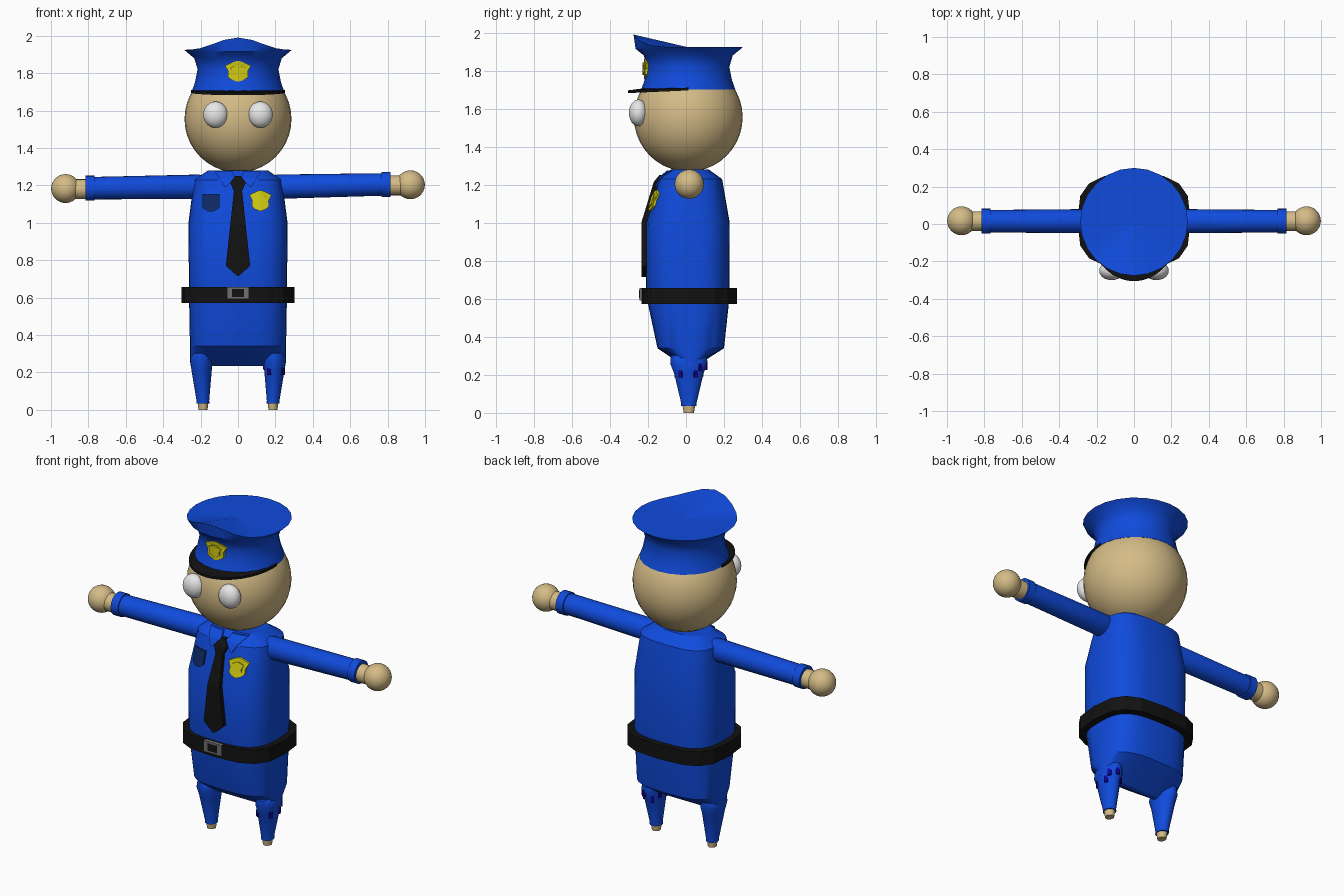
import bpy
import bmesh
from math import sin, cos, pi, sqrt, copysign, radians
from mathutils import Matrix

default_cube = bpy.data.objects.get("Cube")
if default_cube:
    bpy.data.objects.remove(default_cube, do_unlink=True)


def material(name, r, g, b):
    mat = bpy.data.materials.new(name)
    mat.use_nodes = True
    mat.diffuse_color = (r, g, b, 1)
    shader = next(n for n in mat.node_tree.nodes if n.type == 'BSDF_PRINCIPLED')
    shader.inputs["Base Color"].default_value = (r, g, b, 1)
    shader.inputs["Roughness"].default_value = 0.8
    return mat


blue = material("uniform blue", 0.005, 0.07, 0.72)
navy = material("pocket navy", 0.004, 0.022, 0.12)
violet = material("patch violet", 0.008, 0.0, 0.32)
skin = material("skin tan", 0.66, 0.5, 0.24)
black = material("black", 0.006, 0.006, 0.006)
white = material("eye white", 0.8, 0.8, 0.8)
yellow = material("badge yellow", 0.62, 0.58, 0.006)
grey = material("buckle grey", 0.16, 0.16, 0.16)


def finish(name, bm, mat, smooth=None):
    """Turn a bmesh into a named object with one material."""
    bmesh.ops.recalc_face_normals(bm, faces=bm.faces)
    mesh = bpy.data.meshes.new(name)
    bm.to_mesh(mesh)
    bm.free()
    mesh.materials.append(mat)
    obj = bpy.data.objects.new(name, mesh)
    bpy.context.collection.objects.link(obj)
    if smooth:
        bpy.ops.object.select_all(action='DESELECT')
        obj.select_set(True)
        bpy.context.view_layer.objects.active = obj
        bpy.ops.object.shade_smooth_by_angle(angle=radians(smooth))
    return obj


def loft(name, rings, mat, sides=24, power=2, axis='z', smooth=35, shape=None):
    """Skin rings (t, centre a, centre b, radius a, radius b) along an axis."""
    bm = bmesh.new()
    loops = []
    for t, ca, cb, ra, rb in rings:
        loop = []
        for i in range(sides):
            c, s = cos(2 * pi * i / sides), sin(2 * pi * i / sides)
            a = ca + ra * copysign(abs(c) ** (2 / power), c)
            b = cb + rb * copysign(abs(s) ** (2 / power), s)
            loop.append(bm.verts.new((a, b, t) if axis == 'z' else (t, a, b)))
        loops.append(loop)
    for low, high in zip(loops, loops[1:]):
        for i in range(sides):
            j = (i + 1) % sides
            bm.faces.new((low[i], low[j], high[j], high[i]))
    bm.faces.new(loops[0])
    bm.faces.new(loops[-1])
    if shape:
        for v in bm.verts:
            shape(v.co)
    return finish(name, bm, mat, smooth)


def ball(name, centre, radii, mat):
    bm = bmesh.new()
    place = Matrix.Translation(centre) @ Matrix.Diagonal((*radii, 1))
    bmesh.ops.create_uvsphere(bm, u_segments=32, v_segments=20, radius=1, matrix=place)
    return finish(name, bm, mat, 40)


def box(name, centre, size, mat, turn=0):
    bm = bmesh.new()
    place = (Matrix.Translation(centre) @ Matrix.Rotation(turn, 4, 'Z')
             @ Matrix.Diagonal((*size, 1)))
    bmesh.ops.create_cube(bm, size=1, matrix=place)
    return finish(name, bm, mat)


def plate(name, rows, mat, surface, lift):
    """Plate of rows (z, x start, x end) wrapped on a front surface y(x, z)."""
    bm = bmesh.new()
    grid = [[bm.verts.new((x, surface(x, z) - lift, z)) for x in (a, (a + b) / 2, b)]
            for z, a, b in rows]
    for up, down in zip(grid, grid[1:]):
        for i in range(2):
            bm.faces.new((up[i], up[i + 1], down[i + 1], down[i]))
    made = bmesh.ops.extrude_face_region(bm, geom=list(bm.faces))
    for v in made["geom"]:
        if isinstance(v, bmesh.types.BMVert):
            v.co.y += lift + 0.006
    return finish(name, bm, mat)


# Torso: boxy rings, wedge-shaped underneath
TORSO_POWER = 3
torso_rings = [
    (0.235, 0, 0.02, 0.255, 0.015), (0.34, 0, 0.025, 0.257, 0.175),
    (0.62, 0, 0.01, 0.262, 0.22), (1.0, 0, 0.01, 0.265, 0.22),
    (1.23, 0, 0.025, 0.235, 0.165), (1.28, 0, 0.02, 0.16, 0.1)]
loft("torso", torso_rings, blue, 32, TORSO_POWER, smooth=30)


def chest(x, z):
    """Front y of the torso at x, z."""
    for low, high in zip(torso_rings, torso_rings[1:]):
        if low[0] <= z <= high[0]:
            f = (z - low[0]) / (high[0] - low[0])
            _, _, cy, rx, ry = [p + (q - p) * f for p, q in zip(low, high)]
            return cy - ry * max(0, 1 - abs(x / rx) ** TORSO_POWER) ** (1 / TORSO_POWER)
    return 0


def cap_front(x, z):
    return 0.012 - sqrt(0.222 ** 2 - x * x)


# Belt and buckle
loft("belt", [(0.572, 0, 0.017, 0.303, 0.252), (0.657, 0, 0.017, 0.303, 0.252)],
     black, 16, 3, smooth=None)
box("buckle", (0, -0.234, 0.625), (0.118, 0.02, 0.066), grey)
box("buckle_opening", (0, -0.243, 0.625), (0.064, 0.006, 0.042), black)

# Tie, collar and pocket
tie_rows = [(1.25, 0.015), (1.215, 0.042), (1.17, 0.022), (1.0, 0.04),
            (0.77, 0.065), (0.715, 0.003)]
plate("tie", [(z, -w, w) for z, w in tie_rows], black, chest, 0.025)
for side, s in (("left", 1), ("right", -1)):
    plate(side + "_collar",
          [(1.275, s * 0.03, s * 0.125), (1.24, s * 0.015, s * 0.1),
           (1.19, s * 0.066, s * 0.07)], blue, chest, 0.014)
plate("pocket", [(1.155, -0.19, -0.1), (1.08, -0.19, -0.1), (1.06, -0.16, -0.13)],
      navy, chest, 0.009)

# Shield badges on the chest and cap, each with a raised centre
shield = [(0.055, 0.008), (0.042, 0.045), (0.03, 0.07), (0, 0.052),
          (-0.03, 0.055), (-0.045, 0.035), (-0.055, 0.005)]
for name, x, z, wide, surface in (("chest_badge", 0.12, 1.118, 0.84, chest),
                                  ("cap_badge", 0, 1.81, 1, cap_front)):
    for part, size, lift in (("", 1, 0.012), ("_centre", 0.6, 0.018)):
        plate(name + part, [(z + h * size, x - w * wide * size, x + w * wide * size)
                            for h, w in shield], yellow, surface, lift)

# Head and eyes
ball("head", (0, 0.012, 1.555), (0.286, 0.286, 0.286), skin)
for side, s in (("left", 1), ("right", -1)):
    ball(side + "_eye", (s * 0.12, -0.25, 1.578), (0.066, 0.05, 0.07), white)


# Cap: flared crown with a peaked front rim
def raise_peak(co):
    if abs(co.z - 1.925) < 0.001:
        reach = sqrt(co.x ** 2 + (co.y - 0.012) ** 2)
        if reach > 0.2:
            co.z += 0.065 * max(0, (0.012 - co.y) / reach) ** 6


loft("cap", [(z, 0, 0.012, r, r) for z, r in
             ((1.7, 0.248), (1.75, 0.23), (1.82, 0.216), (1.88, 0.234),
              (1.915, 0.277), (1.925, 0.288), (1.925, 0.01))],
     blue, 24, shape=raise_peak)

# Visor: a thin crescent round the front of the cap
bm = bmesh.new()
arc = [pi * i / 20 for i in range(21)]
inner = [bm.verts.new((0.225 * cos(a), 0.012 - 0.2 * sin(a), 1.712)) for a in arc]
outer = [bm.verts.new((0.252 * cos(a), 0.012 - 0.318 * sin(a), 1.71 - 0.014 * sin(a)))
         for a in arc]
for i in range(20):
    bm.faces.new((inner[i], outer[i], outer[i + 1], inner[i + 1]))
made = bmesh.ops.extrude_face_region(bm, geom=list(bm.faces))
for v in made["geom"]:
    if isinstance(v, bmesh.types.BMVert):
        v.co.z -= 0.014
finish("visor", bm, black, 30)

# Arms and legs
leg_rings = [(0.035, 0.035, 0.04), (0.05, 0.034, 0.04), (0.21, 0.054, 0.078),
             (0.26, 0.06, 0.098), (0.3, 0.05, 0.095), (0.32, 0.02, 0.05)]
for side, s in (("left", 1), ("right", -1)):
    end = 1.195 + s * 0.01
    loft(side + "_sleeve",
         [(s * 0.16, 0.015, 1.193, 0.05, 0.05), (s * 0.21, 0.015, 1.193, 0.065, 0.065),
          (s * 0.78, 0.015, end, 0.06, 0.06)], blue, axis='x')
    loft(side + "_cuff", [(s * t, 0.015, end, 0.067, 0.067) for t in (0.767, 0.815)],
         blue, axis='x')
    loft(side + "_wrist", [(s * t, 0.015, end - 0.005, 0.053, 0.053) for t in (0.8, 0.9)],
         skin, axis='x')
    ball(side + "_hand", (s * 0.922, 0.017, end - 0.002), (0.077, 0.077, 0.077), skin)
    loft(side + "_leg", [(z, s * (0.186 + 0.04 * z), 0.015, rx, ry)
                         for z, rx, ry in leg_rings], blue, smooth=50)
    loft(side + "_foot", [(0, s * 0.187, 0.015, 0.024, 0.027),
                          (0.04, s * 0.187, 0.015, 0.029, 0.033)], skin, 16)

# Small patches around the left leg
for i, (degrees, z) in enumerate(((-35, 0.205), (28, 0.205), (42, 0.24), (80, 0.245),
                                  (120, 0.21), (160, 0.235), (238, 0.205))):
    a = radians(degrees)
    grow = (z - 0.21) / 0.05
    box("leg_patch_%d" % (i + 1),
        (0.195 + (0.055 + 0.006 * grow) * cos(a), 0.015 + (0.079 + 0.02 * grow) * sin(a), z),
        (0.009, 0.02, 0.038), violet, a)
